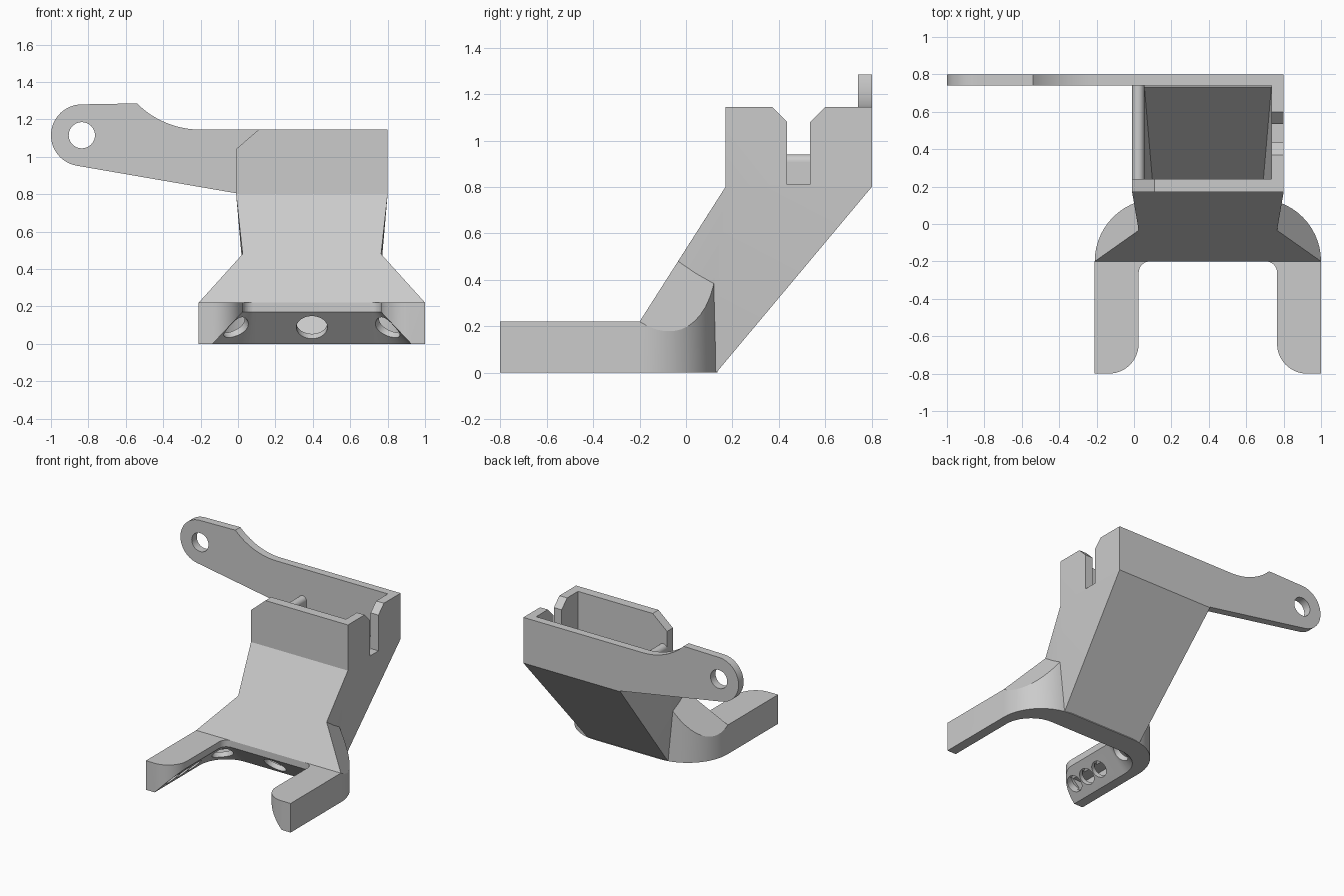
import bpy, bmesh, math
from mathutils import Vector

cube = bpy.data.objects.get("Cube")
if cube:
    bpy.data.objects.remove(cube)

C = 0.395       # centre line of the duct
HALF = 0.605    # half width of the forked outlet
LIP = 0.37      # half width of the gap between the fork arms

grey = bpy.data.materials.new("light_grey_plastic")
grey.use_nodes = True
grey.diffuse_color = (0.6, 0.6, 0.6, 1)
grey.node_tree.nodes["Principled BSDF"].inputs["Base Color"].default_value = (0.6, 0.6, 0.6, 1)


def finish(bm, name):
    bmesh.ops.recalc_face_normals(bm, faces=bm.faces)
    mesh = bpy.data.meshes.new(name)
    bm.to_mesh(mesh)
    bm.free()
    mesh.materials.append(grey)
    ob = bpy.data.objects.new(name, mesh)
    bpy.context.collection.objects.link(ob)
    return ob


def hull(name, points, planes=()):
    """Convex solid, optionally trimmed by (point, outward normal) planes."""
    bm = bmesh.new()
    for p in points:
        bm.verts.new(p)
    bmesh.ops.convex_hull(bm, input=bm.verts)
    bmesh.ops.dissolve_limit(bm, angle_limit=0.002, verts=bm.verts, edges=bm.edges)
    for co, no in planes:
        geom = bm.verts[:] + bm.edges[:] + bm.faces[:]
        cut = bmesh.ops.bisect_plane(bm, geom=geom, plane_co=co, plane_no=no, clear_outer=True)
        edges = [e for e in cut["geom_cut"] if isinstance(e, bmesh.types.BMEdge)]
        bmesh.ops.contextual_create(bm, geom=edges)
    return finish(bm, name)


def prism(name, poly, axis, lo, hi):
    """Extrude a 2D outline along an axis."""
    place = {"x": lambda a, b, t: (t, a, b), "y": lambda a, b, t: (a, t, b), "z": lambda a, b, t: (a, b, t)}[axis]
    bm = bmesh.new()
    face = bm.faces.new([bm.verts.new(place(a, b, lo)) for a, b in poly])
    ext = bmesh.ops.extrude_face_region(bm, geom=[face])
    shift = Vector(place(0, 0, hi - lo))
    bmesh.ops.translate(bm, vec=shift, verts=[v for v in ext["geom"] if isinstance(v, bmesh.types.BMVert)])
    return finish(bm, name)


def box(name, x0, x1, y0, y1, z0, z1):
    return prism(name, [(x0, y0), (x1, y0), (x1, y1), (x0, y1)], "z", z0, z1)


def rod(name, centre, direction, radius, length):
    bm = bmesh.new()
    bmesh.ops.create_cone(bm, cap_ends=True, segments=40, radius1=radius, radius2=radius, depth=length)
    bm.transform(Vector(direction).to_track_quat("Z", "Y").to_matrix().to_4x4())
    bmesh.ops.translate(bm, vec=centre, verts=bm.verts)
    return finish(bm, name)


def combine(target, other, op):
    mod = target.modifiers.new("combine", "BOOLEAN")
    mod.operation, mod.solver, mod.object = op, "EXACT", other
    bpy.context.view_layer.objects.active = target
    bpy.ops.object.modifier_apply(modifier=mod.name)
    bpy.data.objects.remove(other)


def arc(cx, cy, r, a0, a1, n=14):
    angles = [math.radians(a0 + (a1 - a0) * i / n) for i in range(n + 1)]
    return [(cx + r * math.cos(a), cy + r * math.sin(a)) for a in angles]


def mirror(pts):
    return [(2 * C - x, y) for x, y in reversed(pts)]


def round_back(half, front, back, r):
    """Plan outline with two rounded corners at the back."""
    left = [(C - half, front)] + arc(C - half + r, back - r, r, 180, 90)
    return left + mirror(left)


def at(poly, z):
    return [(x, y, z) for x, y in poly]


def both(x, y, z):
    return [(x, y, z), (2 * C - x, y, z)]


def undercut(name, grow):
    """Gap between the arms, widening towards the floor."""
    return hull(name, at(round_back(LIP + 0.18 + grow, -0.95, -0.02 + grow, 0.24 + grow), -0.02)
                + at(round_back(LIP + grow, -0.95, -0.2 + grow, 0.06 + grow), 0.17))


# Forked outlet: rounded rear block trimmed by the sloping front and flares
slope = Vector((0, 0.37, 0.58)).normalized()
across = Vector((0, slope.z, -slope.y))
front_normal = Vector((0, -slope.z, slope.y))
corner = Vector((C - HALF, -0.2, 0.22))
waist = Vector((0.025, -0.034, 0.48))
flare = (waist - corner).cross(across).normalized()
if flare.x > 0:
    flare = -flare
flare_right = Vector((-flare.x, flare.y, flare.z))
plan = round_back(HALF, -0.2, 0.135, 0.335)
body = hull("fan_duct", at(plan, 0) + at(plan, 0.75),
            [(corner, front_normal), (corner, flare),
             (Vector((2 * C - corner.x, corner.y, corner.z)), flare_right)])
combine(body, box("arms", C - HALF, C + HALF, -0.8, -0.2, 0, 0.22), "UNION")

# Sloping duct and square inlet
pts = both(-0.01, 0.17, 0.8) + both(-0.01, 0.8, 0.8) + both(0.025, -0.034, 0.48)
pts += both(0.06, -0.2, 0.22) + both(0.06, 0.13, 0) + both(0.06, -0.1, 0)
combine(body, hull("duct", pts), "UNION")
combine(body, box("inlet", -0.01, 0.8, 0.17, 0.8, 0.8, 1.145), "UNION")

# Gap between the arms, with rounded tips
combine(body, undercut("undercut", 0), "DIFFERENCE")
side = [(C - LIP - 0.16, -0.9)] + arc(C - LIP - 0.16, -0.64, 0.16, -90, 0)
side += arc(C - LIP + 0.06, -0.26, 0.06, 180, 90, 8)
combine(body, prism("gap", side + mirror(side), "z", -0.1, 0.4), "DIFFERENCE")

# Hollow channels inside the fork and duct
cavity = hull("cavity", [p for z in (0.04, 0.15) for p in at(round_back(HALF - 0.05, -0.74, 0.085, 0.285), z)])
combine(cavity, undercut("inner_wall", 0.05), "DIFFERENCE")
combine(body, cavity, "DIFFERENCE")
pts = both(0.055, 0.24, 0.8) + both(0.055, 0.74, 0.8) + both(0.085, -0.13, 0.19)
pts += both(0.11, 0.0, 0.045) + both(0.11, 0.1, 0.045)
combine(body, hull("duct_hollow", pts), "DIFFERENCE")
combine(body, box("inlet_hollow", 0.055, 0.735, 0.24, 0.74, 0.79, 1.3), "DIFFERENCE")

# Air holes through the undercut faces
combine(body, rod("hole", (C, -0.12, 0.09), (0, -1, -1), 0.083, 0.12), "DIFFERENCE")
for s in (-1, 1):
    for y in (-0.7, -0.57, -0.44):
        combine(body, rod("hole", (C + s * 0.45, y, 0.085), (-s, 0, -1), 0.06, 0.12), "DIFFERENCE")
    combine(body, rod("hole", (C + s * 0.41, -0.165, 0.088), (-s, -1, -1.41), 0.075, 0.12), "DIFFERENCE")

# Low left wall with rounded top, bevelled front corner and slotted right wall
combine(body, box("wall_cut", -0.1, 0.06, 0.24, 0.74, 0.908, 1.3), "DIFFERENCE")
combine(body, rod("wall_top", (0.0225, 0.49, 0.908), (0, 1, 0), 0.0325, 0.52), "UNION")
combine(body, prism("bevel", [(-0.05, 1.007), (0.15, 1.179), (-0.05, 1.3)], "y", 0.1, 0.3), "DIFFERENCE")
slot = [(0.435, 0.81), (0.535, 0.81), (0.535, 1.08), (0.655, 1.2), (0.315, 1.2), (0.435, 1.08)]
combine(body, prism("slot", slot, "x", 0.7, 0.9), "DIFFERENCE")

# Mounting arm along the back with its screw hole
outline = [(0.8, 0.805), (-0.01, 0.805)] + arc(-0.835, 1.115, 0.165, 260, 90, 24)
outline += arc(-0.2, 1.628, 0.483, 225.2, 270) + [(0.8, 1.145)]
arm = prism("mounting_arm", outline, "y", 0.74, 0.8)
combine(arm, rod("screw_hole", (-0.835, 0.77, 1.115), (0, 1, 0), 0.07, 0.2), "DIFFERENCE")
combine(body, arm, "UNION")

bpy.ops.object.select_all(action="DESELECT")
body.select_set(True)
bpy.context.view_layer.objects.active = body
bpy.ops.object.shade_smooth_by_angle(angle=math.radians(20))
